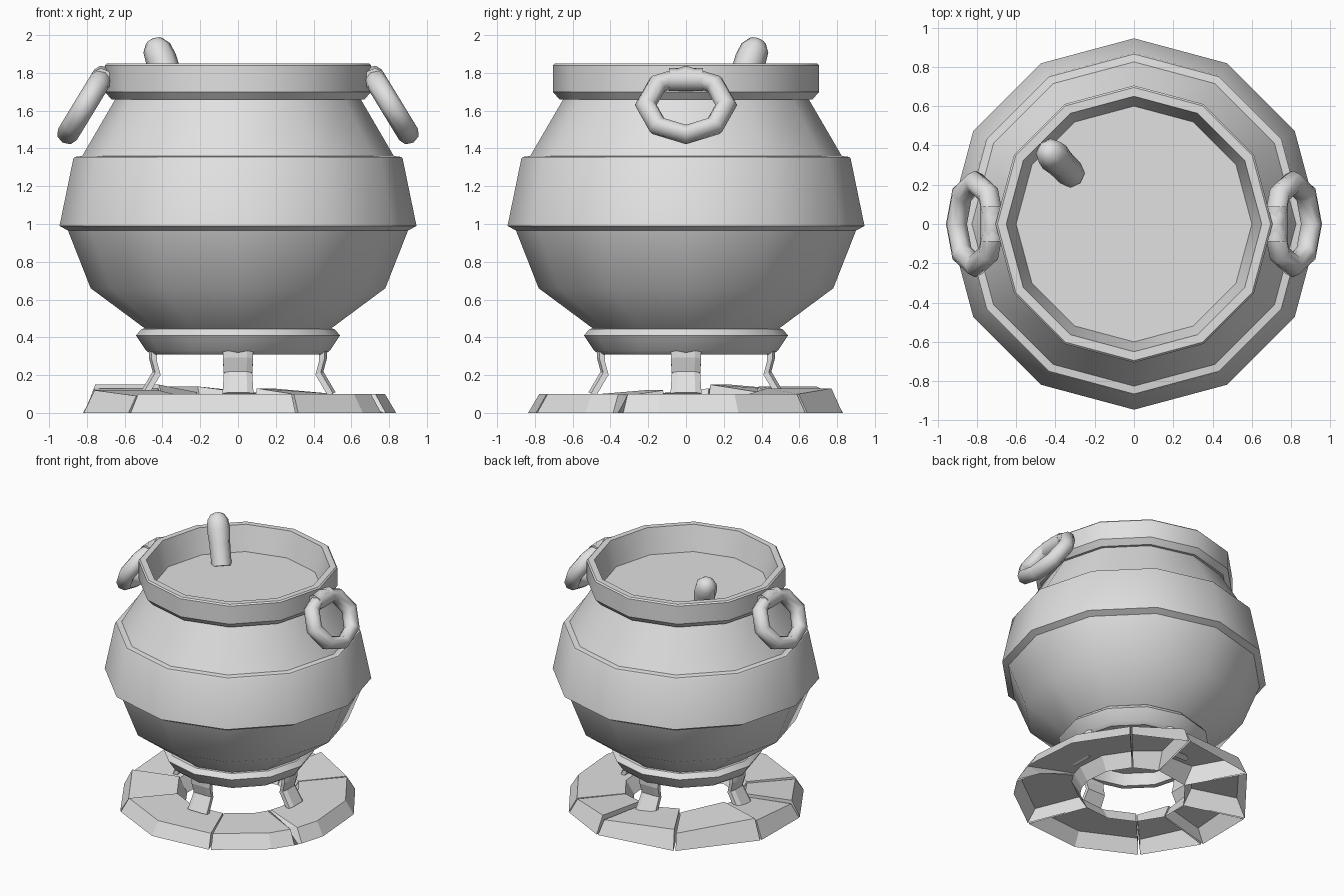
import bpy, bmesh
from math import sin, cos, radians, pi
from mathutils import Vector

if "Cube" in bpy.data.objects:
    bpy.data.objects.remove(bpy.data.objects["Cube"], do_unlink=True)

grey = bpy.data.materials.new("plain_grey")
grey.use_nodes = True
grey.diffuse_color = (0.75, 0.75, 0.75, 1)
grey.node_tree.nodes["Principled BSDF"].inputs["Base Color"].default_value = (0.75, 0.75, 0.75, 1)


def finish(obj, angle=None):
    """Assign the material and optional smooth shading."""
    obj.data.materials.clear()
    obj.data.materials.append(grey)
    if angle:
        bpy.ops.object.select_all(action='DESELECT')
        obj.select_set(True)
        bpy.context.view_layer.objects.active = obj
        bpy.ops.object.shade_smooth_by_angle(angle=radians(angle))
    return obj


def from_bmesh(name, bm, angle=None, recalc=True):
    if recalc:
        bmesh.ops.recalc_face_normals(bm, faces=bm.faces)
    mesh = bpy.data.meshes.new(name)
    bm.to_mesh(mesh)
    bm.free()
    obj = bpy.data.objects.new(name, mesh)
    bpy.context.collection.objects.link(obj)
    return finish(obj, angle)


def lathe(name, profile, sides, angle=35):
    """Turn a (radius, height) profile about z and cap both ends."""
    bm = bmesh.new()
    rings = [[bm.verts.new((r * cos(2 * pi * i / sides), r * sin(2 * pi * i / sides), z))
              for i in range(sides)] for r, z in profile]
    for a, b in zip(rings, rings[1:]):
        for i in range(sides):
            j = (i + 1) % sides
            bm.faces.new((a[i], a[j], b[j], b[i]))
    bm.faces.new(rings[0])
    bm.faces.new(rings[-1])
    return from_bmesh(name, bm, angle)


# Pot: hollow foot ring, belly, raised band, shoulder, rim and contents
lathe("foot_ring", [(.42, .41), (.42, .31), (.46, .31), (.487, .33), (.54, .41),
                    (.51, .445), (.44, .45)], 12)
lathe("pot_body", [(.47, .43), (.78, .66), (.90, .965), (.945, .99),
                   (.872, 1.345), (.865, 1.355), (.825, 1.36), (.65, 1.66),
                   (.67, 1.66), (.705, 1.70), (.705, 1.84), (.695, 1.85),
                   (.65, 1.85), (.60, 1.66)], 12)

# Ladle handle leaning in the contents
ladle = lathe("ladle_handle", [(.072, -.02), (.075, .14), (.083, .24), (.075, .31),
                               (.048, .35), (.018, .362)], 8, 60)
lean = Vector((-.12, .12, .31))
ladle.location = (-.325, .26, 1.66)
ladle.rotation_euler = lean.to_track_quat('Z', 'Y').to_euler()

# Ring handles with their clips under the rim
for side, s in (("left", 1), ("right", -1)):
    tilt = s * radians(58.6)
    bpy.ops.mesh.primitive_torus_add(major_segments=8, minor_segments=8,
                                     major_radius=.213, minor_radius=.058,
                                     location=(s * .808, 0, 1.63), rotation=(0, tilt, 0))
    ring = bpy.context.object
    ring.name = side + "_ring_handle"
    ring.scale.x = .86
    finish(ring, 50)
    bpy.ops.mesh.primitive_cylinder_add(vertices=8, radius=.06, depth=.18,
                                        location=(s * .725, 0, 1.765), rotation=(pi / 2, 0, 0))
    clip = bpy.context.object
    clip.name = side + "_handle_clip"
    finish(clip, 50)

# Four bent strap legs with chamfered outer edges
leg_path = [(.45, .34, .08), (.45, .285, .08), (.43, .21, .075), (.495, .10, .082)]
for k, name in enumerate(("left_leg", "back_leg", "right_leg", "front_leg")):
    bm = bmesh.new()
    loops = [[bm.verts.new((r + dr, w * hw, z + dr * .4))
              for dr, w in ((-.02, -1), (.008, -1), (.022, -.6), (.022, .6), (.008, 1), (-.02, 1))]
             for r, z, hw in leg_path]
    for a, b in zip(loops, loops[1:]):
        for i in range(len(a)):
            bm.faces.new((a[i], a[i - 1], b[i - 1], b[i]))
    bm.faces.new(loops[0])
    bm.faces.new(loops[-1])
    from_bmesh(name, bm).rotation_euler.z = k * pi / 2


def stone(name, start, end, h0, h1, crack=None):
    """Hollow slab, open below, sloping from height h0 to h1, with an optional rim crack."""
    steps = max(1, round((end - start) / 30))
    angles = [start + (end - start) * i / steps for i in range(steps + 1)]
    if crack is not None:
        angles = sorted(angles + [crack - 2, crack, crack + 2])
    bm = bmesh.new()
    cols = []
    for a in angles:
        h = h0 + (h1 - h0) * (a - start) / (end - start)
        notch = .11 if a == crack else 0
        d = Vector((cos(radians(a)), sin(radians(a)), 0))
        section = ((.85, 0), (.79 - notch, h - notch * .25), (.44, h), (.38, 0))
        cols.append([bm.verts.new(d * r + Vector((0, 0, z))) for r, z in section])
    for a, b in zip(cols, cols[1:]):
        for i in range(3):
            bm.faces.new((a[i], b[i], b[i + 1], a[i + 1]))
    bm.faces.new(cols[0])
    bm.faces.new(cols[-1][::-1])
    from_bmesh(name, bm, recalc=False)


# Broken ring of hearth stones
stones = [(-68, 48, .10, .10, -25), (49, 77, .10, .13, None), (78, 119, .10, .14, None),
          (120, 163, .11, .15, None), (164, 195, .13, .10, None), (196, 227, .12, .09, None),
          (228, 291, .10, .10, None)]
for n, spec in enumerate(stones):
    stone("hearth_stone_%d" % (n + 1), *spec)
